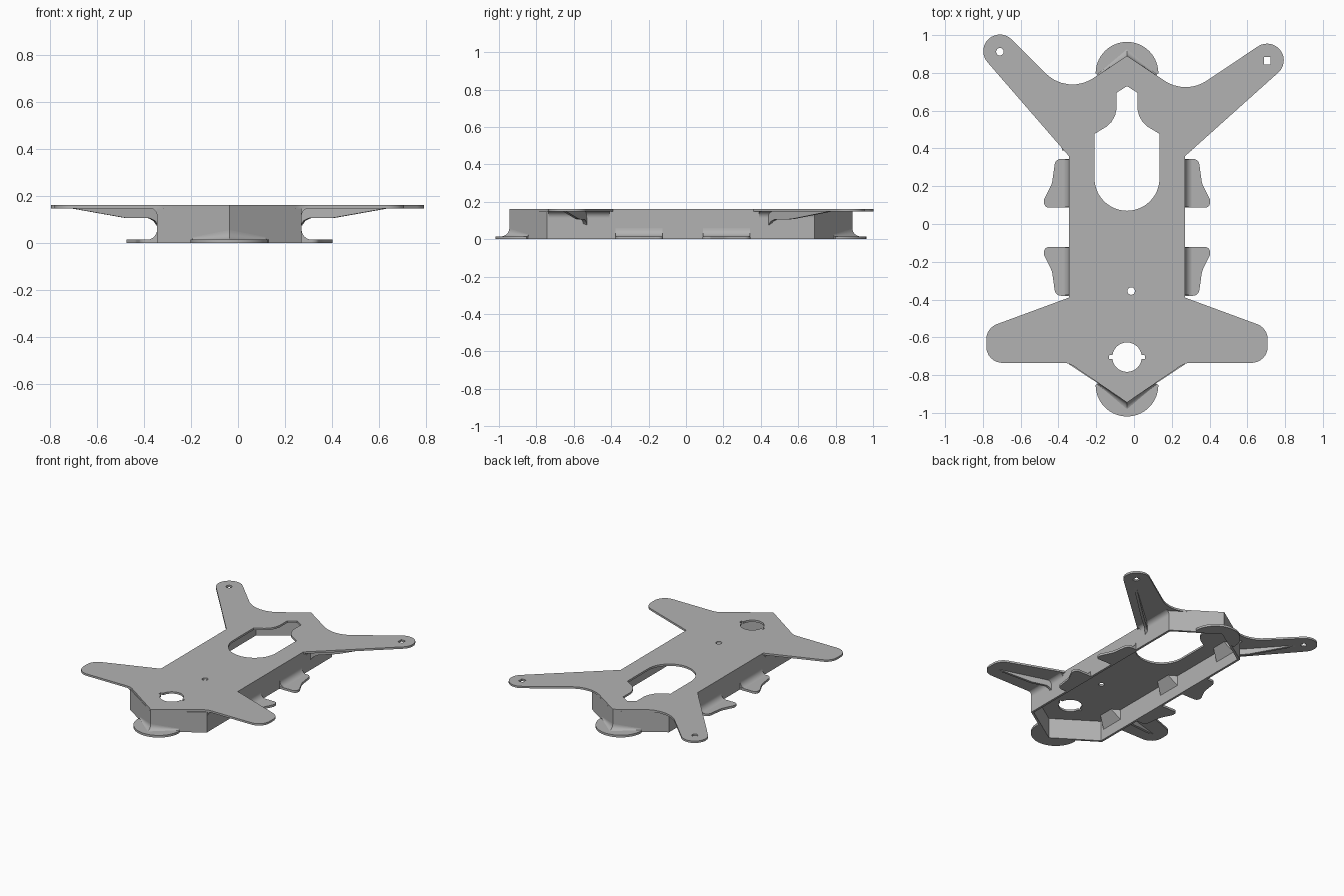
import bpy, bmesh, math
from mathutils import Vector

cube = bpy.data.objects.get("Cube")
if cube:
    bpy.data.objects.remove(cube)

CX = -0.037            # body centre line
HALF = 0.308           # half width of the body
TOP, UNDER = 0.162, 0.148
REAR, FRONT = 0.89, -0.945
SHOULDER = 0.203       # drop from apex to the side walls

grey = bpy.data.materials.new("plain grey")
grey.use_nodes = True
colour = (0.45, 0.45, 0.45, 1)
grey.diffuse_color = colour
grey.node_tree.nodes["Principled BSDF"].inputs["Base Color"].default_value = colour


def finish(name, mesh):
    """Weld, orient and shade a mesh, then place it in the scene."""
    bm = bmesh.new()
    bm.from_mesh(mesh)
    bmesh.ops.remove_doubles(bm, verts=bm.verts, dist=0.00001)
    bmesh.ops.recalc_face_normals(bm, faces=bm.faces)
    bm.to_mesh(mesh)
    bm.free()
    mesh.materials.clear()
    mesh.materials.append(grey)
    obj = bpy.data.objects.new(name, mesh)
    bpy.context.collection.objects.link(obj)
    bpy.ops.object.select_all(action='DESELECT')
    obj.select_set(True)
    bpy.context.view_layer.objects.active = obj
    bpy.ops.object.shade_smooth_by_angle(angle=math.radians(30))


def arc(cx, cy, r, a0, a1, n=14):
    angles = [math.radians(a0 + (a1 - a0) * i / n) for i in range(n + 1)]
    return [(cx + r * math.cos(a), cy + r * math.sin(a)) for a in angles]


def rounded(points):
    """Round every corner given as (x, y, radius)."""
    out = []
    for i, p in enumerate(points):
        v = Vector(p[:2])
        if len(p) < 3:
            out.append(tuple(v))
            continue
        a = (Vector(points[i - 1][:2]) - v).normalized()
        b = (Vector(points[(i + 1) % len(points)][:2]) - v).normalized()
        half = a.angle(b) / 2
        c = v + (a + b).normalized() * p[2] / math.sin(half)
        s = v + a * p[2] / math.tan(half) - c
        e = v + b * p[2] / math.tan(half) - c
        for k in range(9):
            d = s.lerp(e, k / 8).normalized() * p[2]
            out.append(tuple(c + d))
    return out


def slab(name, loops, z0, z1):
    """Flat outline with holes, given a thickness."""
    cu = bpy.data.curves.new(name, 'CURVE')
    cu.dimensions = '2D'
    cu.fill_mode = 'BOTH'
    cu.extrude = (z1 - z0) / 2
    for loop in loops:
        sp = cu.splines.new('POLY')
        sp.points.add(len(loop) - 1)
        for pt, (x, y) in zip(sp.points, loop):
            pt.co = (x, y, 0, 1)
        sp.use_cyclic_u = True
    tmp = bpy.data.objects.new(name + "_outline", cu)
    mesh = bpy.data.meshes.new_from_object(tmp)
    bpy.data.objects.remove(tmp)
    for v in mesh.vertices:
        v.co.z += (z0 + z1) / 2
    finish(name, mesh)


def loft(name, ring_a, ring_b):
    """Solid between two matching cross-sections."""
    bm = bmesh.new()
    a = [bm.verts.new(p) for p in ring_a]
    b = [bm.verts.new(p) for p in ring_b]
    bm.faces.new(a)
    bm.faces.new(b)
    for i in range(len(a)):
        j = (i + 1) % len(a)
        bm.faces.new((a[i], a[j], b[j], b[i]))
    mesh = bpy.data.meshes.new(name)
    bm.to_mesh(mesh)
    bm.free()
    finish(name, mesh)


def fillet(name, p0, p1, n0, n1, z, r0, r1, up=1):
    """Concave fillet along a wall, rising (up=1) or hanging (up=-1)."""
    def ring(p, n, r):
        pts = [(p[0], p[1], z)]
        for x, h in arc(1, 1, 1, 270, 180, 8):
            pts.append((p[0] + n[0] * r * x, p[1] + n[1] * r * x, z + up * r * h))
        return pts
    loft(name, ring(p0, n0, r0), ring(p1, n1, r1))


def mirror(pts, s):
    return [(CX + s * (x - CX), y) for x, y in pts]


# Top plate: body with four arms and its openings
outline = [(CX, REAR)]
outline += rounded([(CX, REAR), (-0.352, 0.682, 0.2), (-0.648, 0.977)])[1:-1]
outline += arc(-0.71, 0.915, 0.088, 45, 221)
outline += rounded([(-0.345, 0.36), (-0.345, -0.39), (-0.782, -0.551, 0.085),
                    (-0.782, -0.735, 0.085), (-0.345, -0.735, 0.1), (CX, FRONT),
                    (0.271, -0.735, 0.1), (0.708, -0.735, 0.085),
                    (0.708, -0.551, 0.085), (0.271, -0.39), (0.271, 0.36)])
outline += arc(0.705, 0.867, 0.088, -48, 124)
outline += rounded([(0.655, 0.94), (0.274, 0.684, 0.2), (CX, REAR)])[1:-1]

half_open = [(0.018, 0.695), (0.018, 0.61), (0.026, 0.575), (0.045, 0.54),
             (0.072, 0.515), (0.135, 0.477)]
opening = [(CX, 0.73)] + mirror(half_open, -1) + arc(CX, 0.242, 0.172, 180, 360, 24)
opening += half_open[::-1]
keyhole = []
for start, s in ((0, 1), (180, -1)):
    keyhole += [(CX + s * 0.095, -0.705 - s * 0.01), (CX + s * 0.095, -0.705 + s * 0.01)]
    keyhole += arc(CX, -0.705, 0.078, start + 8, start + 172)
slot = [(0.705 + 0.017 * i, 0.865 + 0.02 * j) for i, j in ((-1, -1), (1, -1), (1, 1), (-1, 1))]
slab("top_plate", [outline, opening, keyhole, slot,
                   arc(-0.71, 0.912, 0.02, 0, 337, 15),
                   arc(-0.015, -0.355, 0.02, 0, 337, 15)], UNDER, TOP)


# Six-sided wall, open underneath
def hexagon(t):
    w, d = HALF - t, t * 1.2
    f, r = FRONT + SHOULDER + t * 0.55, REAR - SHOULDER - t * 0.55
    return [(CX, REAR - d), (CX - w, r), (CX - w, f),
            (CX, FRONT + d), (CX + w, f), (CX + w, r)]


slab("body_wall", [hexagon(0), hexagon(0.016)], 0, UNDER)

# Rounded end flanges with fillets running out from the apex
for label, apex, s in (("rear", REAR, 1), ("front", FRONT, -1)):
    cy = apex - s * 0.092
    a0 = 0 if s > 0 else 180
    disc = arc(CX, cy, 0.166, a0, a0 + 180, 28)
    inner = [(CX - s * 0.155, cy - s * 0.008), (CX, apex - s * 0.018),
             (CX + s * 0.155, cy - s * 0.008)]
    slab(label + "_flange", [disc + inner], 0, 0.016)
    for side in (-1, 1):
        fillet(label + "_flange_fillet", (CX, apex),
               (CX + side * 0.155, apex - s * 0.102),
               (0, s * 1.2), (side * 0.55, s * 0.83), 0.014, 0.042, 0.012)

# Side tabs, arm root fillets and inner bosses, mirrored left and right
tab = rounded([(0.265, 0.087), (0.402, 0.087, 0.025), (0.402, 0.13, 0.015),
               (0.36, 0.215, 0.1), (0.342, 0.345, 0.035), (0.265, 0.345)])
for s, side in ((1, "left"), (-1, "right")):
    wx = CX + s * HALF
    n = (s, 0)
    for end, f in (("rear", 1), ("front", -1)):
        loop = [(x, y if f > 0 else -0.035 - y) for x, y in mirror(tab, s)]
        slab(f"{side}_{end}_tab", [loop], 0, 0.016)
        ys = (0.09, 0.342) if f > 0 else (-0.125, -0.377)
        fillet(f"{side}_{end}_tab_fillet", (wx, ys[0]), (wx, ys[1]), n, n, 0.014, 0.045, 0.045)
        ys = (0.39, 0.687) if f > 0 else (-0.41, -0.735)
        fillet(f"{side}_{end}_arm_fillet", (wx, ys[0]), (wx, ys[1]), n, n, 0.15, 0.035, 0.035, -1)
    for y in (-0.62, -0.03, 0.55):
        ix = wx - s * 0.012
        rings = [[(ix, y + e, 0.15), (ix, y + e, 0.07), (ix - s * 0.06, y + e * 0.6, 0.15)]
                 for e in (-0.09, 0.09)]
        loft(side + "_inner_boss", *rings)


# Tapered stiffening ribs under the arms
def rib(name, root, tip):
    a, b = Vector((*root, 0)), Vector((*tip, 0))
    nrm = (b - a).cross(Vector((0, 0, 1))).normalized() * 0.009
    prof = [(-0.01, 0.15), (-0.01, 0.075), (0.03, 0.095), (0.09, 0.106), (0.36, 0.107), (1, 0.149)]
    pts = [a.lerp(b, t) + Vector((0, 0, z)) for t, z in prof]
    loft(name, [p - nrm for p in pts], [p + nrm for p in pts])


rib("left_rear_rib", (0.271, 0.45), (0.64, 0.775))
rib("right_rear_rib", (-0.345, 0.5), (-0.68, 0.875))
rib("left_front_rib", (0.271, -0.54), (0.64, -0.65))
rib("right_front_rib", (-0.345, -0.54), (-0.714, -0.65))
